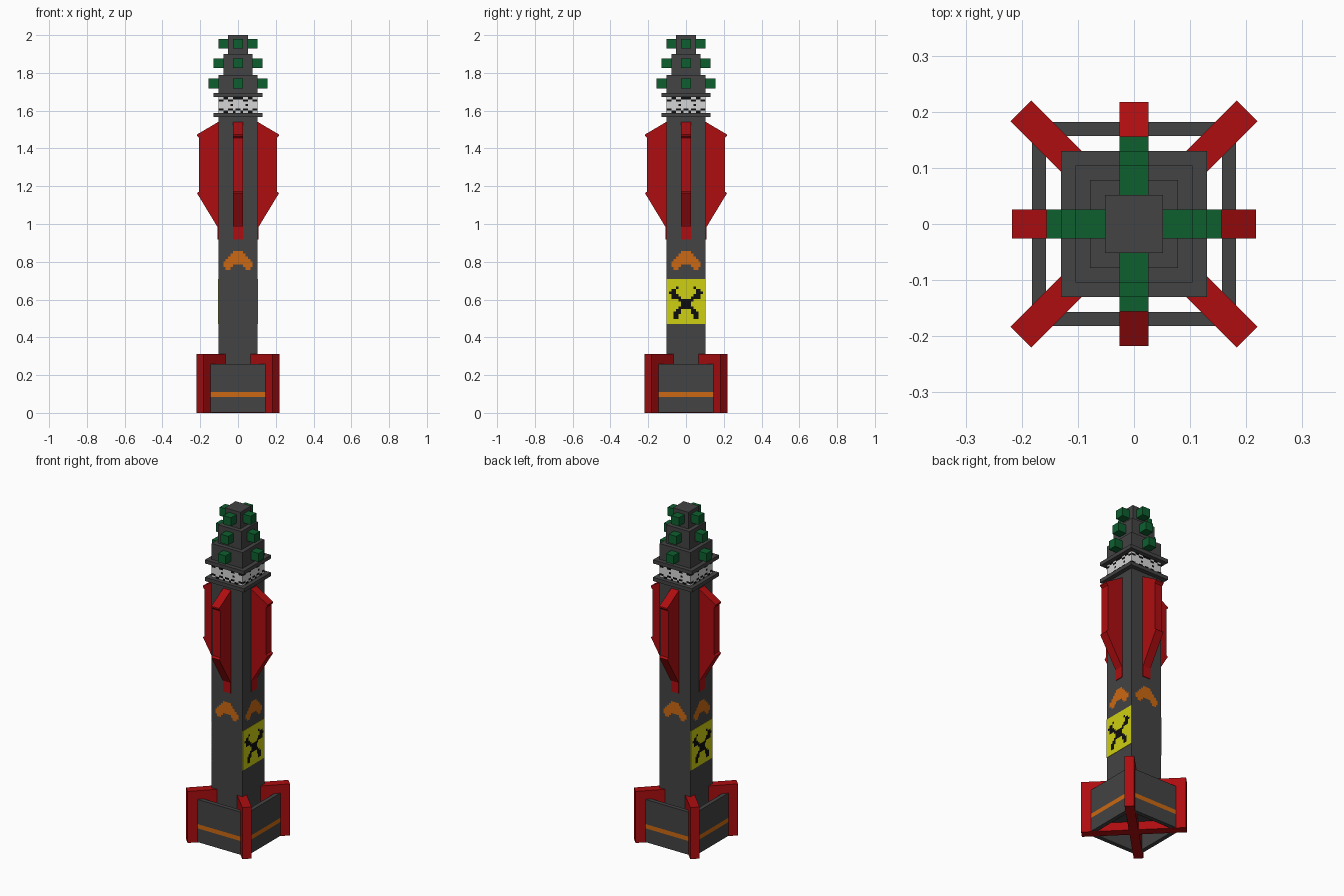
import bpy, bmesh, math
from mathutils import Matrix

if "Cube" in bpy.data.objects:
    bpy.data.objects.remove(bpy.data.objects["Cube"])


def material(name, r, g, b):
    m = bpy.data.materials.new(name)
    m.diffuse_color = (r, g, b, 1)
    m.use_nodes = True
    m.node_tree.nodes["Principled BSDF"].inputs["Base Color"].default_value = m.diffuse_color
    return m


GREY = material("dark grey", 0.056, 0.056, 0.056)
RED = material("red", 0.42, 0.004, 0.005)
GREEN = material("green", 0.004, 0.115, 0.028)
ORANGE = material("orange", 0.6, 0.14, 0.006)
YELLOW = material("yellow", 0.62, 0.62, 0.006)
WHITE = material("off white", 0.66, 0.66, 0.66)
BLACK = material("black", 0.004, 0.004, 0.004)


def finish(bm, name, *mats, turn=0):
    bm.transform(Matrix.Rotation(turn, 4, 'Z'))
    me = bpy.data.meshes.new(name)
    bm.to_mesh(me)
    bm.free()
    for m in mats:
        me.materials.append(m)
    ob = bpy.data.objects.new(name, me)
    bpy.context.collection.objects.link(ob)
    return ob


def box(name, mat, hx, hy, z0, z1, turn=0, y=0):
    bm = bmesh.new()
    bmesh.ops.create_cube(bm, size=1, matrix=Matrix.Translation((0, y, (z0 + z1) / 2))
                          @ Matrix.Diagonal((2 * hx, 2 * hy, z1 - z0, 1)))
    return finish(bm, name, mat, turn=turn)


def decal(name, mat, rows, side, half, top, bottom, dist):
    """Thin painted shape: one quad for each run of # in the rows."""
    bm = bmesh.new()
    cw, ch = 2 * half / len(rows[0]), (top - bottom) / len(rows)
    for r, row in enumerate(rows):
        z1 = top - r * ch
        c = 0
        while c < len(row):
            e = c
            while e < len(row) and row[e] == "#":
                e += 1
            if e > c:
                u0, u1 = -half + c * cw, -half + e * cw
                bm.faces.new([bm.verts.new((u, -dist, z)) for u, z in
                              ((u0, z1 - ch), (u1, z1 - ch), (u1, z1), (u0, z1))])
            c = max(e, c + 1)
    finish(bm, name, mat, turn=side * math.pi / 2)


Q = math.pi / 2
B = 0.104  # body half width

# Main body, collars and stepped nose
box("body", GREY, B, B, 0.05, 1.57)
box("lower_collar", GREY, 0.13, 0.13, 1.566, 1.588)
box("checker_band", WHITE, B, B, 1.588, 1.672)
box("upper_collar", GREY, 0.13, 0.13, 1.672, 1.694)
for i, (h, z0, z1) in enumerate([(B, 1.694, 1.79), (0.078, 1.79, 1.9), (0.052, 1.9, 2.0)]):
    box(f"nose_step_{i + 1}", GREY, h, h, z0, z1)

# Green studs on every nose step
for h, z in [(0.156, 1.743), (0.13, 1.851), (0.104, 1.954)]:
    for k in range(4):
        box("nose_stud", GREEN, 0.026, 0.026, z - 0.026, z + 0.026, k * Q, y=-h + 0.026)

# Crossed tail fins
for k in (0.5, 1.5):
    box("tail_fin_pair", RED, 0.285, 0.026, 0, 0.312, k * Q)

# Open square tail ring with an orange stripe on the outside
bm = bmesh.new()
path = [(0.182, 0.002), (0.182, 0.085), (0.182, 0.111), (0.182, 0.26), (0.157, 0.26), (0.157, 0.002)]
loops = [[bm.verts.new((sx * r, sy * r, z)) for sx, sy in ((-1, -1), (1, -1), (1, 1), (-1, 1))]
         for r, z in path]
for i in range(len(path)):
    a, b = loops[i], loops[(i + 1) % len(path)]
    for k in range(4):
        n = (k + 1) % 4
        f = bm.faces.new((a[k], a[n], b[n], b[k]))
        f.material_index = 1 if i == 1 else 0
finish(bm, "tail_ring", GREY, ORANGE)

# Upper fins: side profile (distance, height) given thickness
fin = [(0.09, 1.545), (0.105, 1.54), (0.217, 1.474), (0.217, 1.466), (0.206, 1.455),
       (0.206, 1.172), (0.217, 1.163), (0.108, 0.983), (0.09, 0.983)]
for k in range(4):
    bm = bmesh.new()
    face = bm.faces.new([bm.verts.new((-0.026, -d, z)) for d, z in fin])
    out = bmesh.ops.extrude_face_region(bm, geom=[face])
    bmesh.ops.translate(bm, vec=(0.052, 0, 0),
                        verts=[v for v in out["geom"] if isinstance(v, bmesh.types.BMVert)])
    bmesh.ops.recalc_face_normals(bm, faces=bm.faces)
    finish(bm, "upper_fin", RED, turn=k * Q)
    box("fin_root", RED, 0.026, 0.004, 0.918, 1.0, k * Q, y=-B)

# Painted details
chevron = ["....####....",
           "...######...",
           "..########..",
           ".##########.",
           "############",
           "####....####",
           ".##......##."]
checks = ["..##..####..##..",
          "##..##....##..##",
          "................",
          ".....#.....#....",
          "................",
          "##..##.##.##..##",
          "..##..#..#..##.."]
warning = ["................",
           "................",
           "................",
           "....#......#....",
           "..##........##..",
           ".###........###.",
           "..###......###..",
           "..####....####..",
           ".....######.....",
           "......####......",
           "......####......",
           ".....######.....",
           "....##....##....",
           "...###....###...",
           "...##......##...",
           "...##......##...",
           "................",
           "................"]
for k in range(4):
    decal("orange_chevron", ORANGE, chevron, k, 0.078, 0.858, 0.757, B + 0.002)
    decal("band_checks", BLACK, checks, k, B, 1.672, 1.588, B + 0.002)
for k in (1, 3):
    box("warning_panel", YELLOW, B, 0.002, 0.471, 0.709, k * Q, y=-B)
    decal("warning_mark", BLACK, warning, k, B, 0.709, 0.471, B + 0.004)
